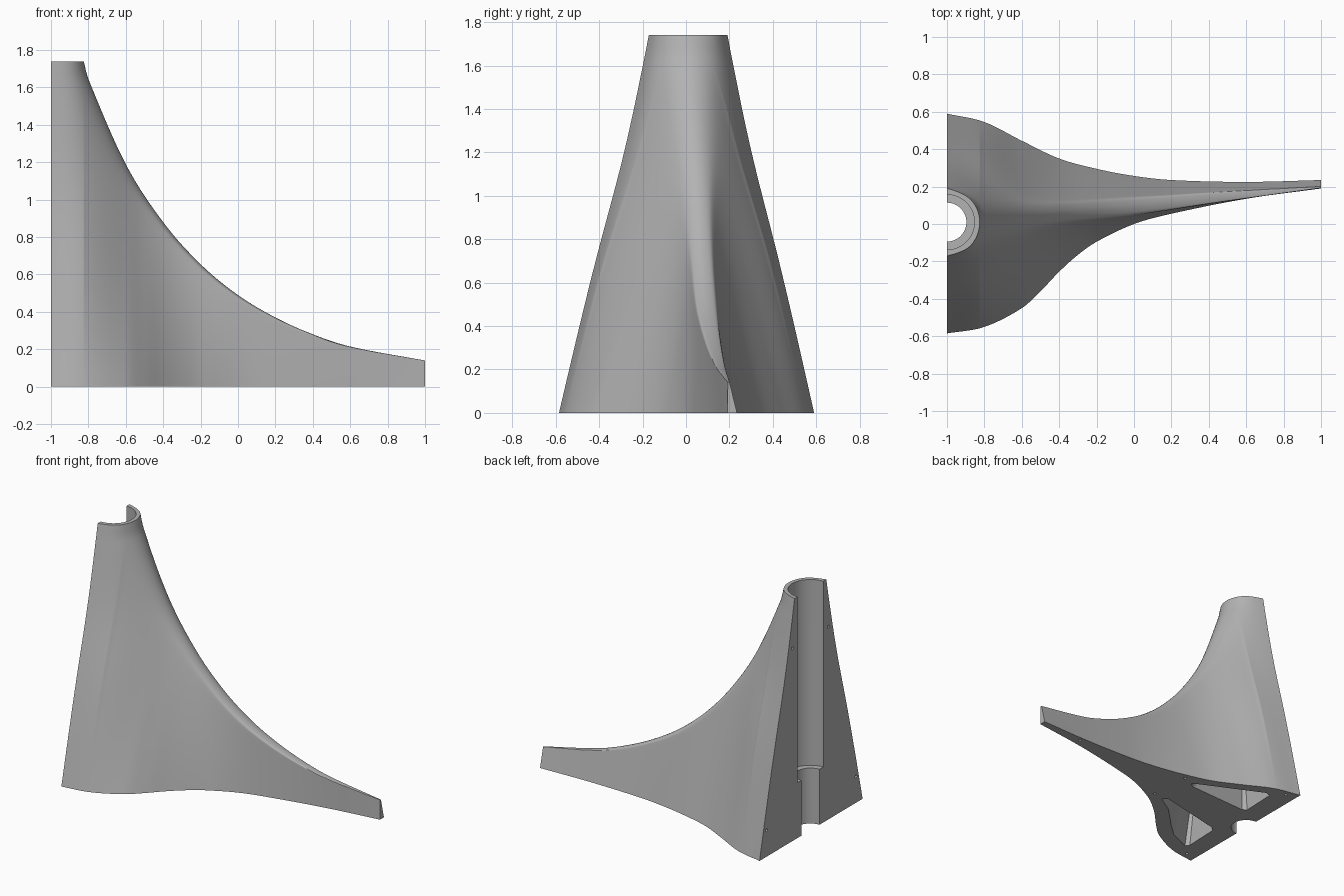
import bpy, bmesh, math
from mathutils import Vector

cube = bpy.data.objects.get("Cube")
if cube:
    bpy.data.objects.remove(cube, do_unlink=True)

grey = bpy.data.materials.new("plain_grey")
grey.use_nodes = True
grey.diffuse_color = (0.45, 0.45, 0.45, 1)
grey.node_tree.nodes["Principled BSDF"].inputs["Base Color"].default_value = (0.45, 0.45, 0.45, 1)

TOP, NECK = 1.74, -0.825          # top height, x where the ridge leaves the neck


def curve(pts):
    """Smooth interpolation through (x, value) points."""
    n = len(pts)
    slope = []
    for i in range(n):
        a, b = pts[max(i - 1, 0)], pts[min(i + 1, n - 1)]
        slope.append((b[1] - a[1]) / (b[0] - a[0]))

    def f(x):
        x = min(max(x, pts[0][0]), pts[-1][0])
        i = 0
        while i < n - 2 and x > pts[i + 1][0]:
            i += 1
        (x0, y0), (x1, y1) = pts[i], pts[i + 1]
        w = x1 - x0
        t = (x - x0) / w
        return (y0 * (1 + 2 * t) * (1 - t) ** 2 + slope[i] * w * t * (1 - t) ** 2
                + y1 * t * t * (3 - 2 * t) + slope[i + 1] * w * t * t * (t - 1))
    return f


# Guide curves: base outlines, ridge height, ridge line, crest width, crest roundness
front_base = curve([(-1, -.585), (-.8, -.55), (-.6, -.45), (-.5, -.36), (-.4, -.255), (-.3, -.165),
                    (-.2, -.095), (0, 0), (.2, .055), (.6, .135), (1, .19)])
back_base = curve([(-1, .59), (-.8, .545), (-.6, .445), (-.4, .35), (-.2, .295), (0, .257),
                   (.2, .235), (.6, .225), (1, .235)])
ridge = curve([(NECK, TOP), (-.8, 1.645), (-.6, 1.19), (-.4, .88), (-.2, .655), (0, .49),
               (.2, .37), (.4, .28), (.6, .215), (1, .14)])
ridge_y = curve([(-1, .01), (NECK, .01), (-.5, .055), (0, .095), (.5, .148), (1, .197)])
crest = curve([(-1, .19), (NECK, .15), (-.5, .06), (0, .045), (.5, .025), (1, .004)])
roundness = curve([(0, .01), (.14, .01), (.3, .03), (.6, .05), (1, .065), (1.4, .11), (TOP, .175)])


def height(x):
    return TOP if x <= NECK else ridge(x)


NECK_COLS, FOOT_COLS, ROWS = 20, 80, 40
columns = [-1 + (NECK + 1) * math.sin(i / NECK_COLS * math.pi / 2) for i in range(NECK_COLS)]
foot = [NECK + (1 - NECK) * (i / FOOT_COLS) ** 1.5 for i in range(FOOT_COLS + 1)]
columns += foot
table = [(x, height(x)) for x in foot] + [(2.1, 0)]


def ridge_x(z):
    """Where the ridge reaches height z."""
    for (x0, h0), (x1, h1) in zip(table, table[1:]):
        if h1 <= z:
            return x0 + (x1 - x0) * max(h0 - z, 0) / (h0 - h1)
    return table[-1][0]


def half_width(x, z, base):
    u = z / height(x)
    side = base * (1 - u) + crest(x) * u
    d = max(ridge_x(z) - x, 0)
    cap = math.sqrt(2 * roundness(z) * d) + d * (1 - z / TOP)
    if cap < 1e-5:
        return 0
    return side * cap / (side ** 5 + cap ** 5) ** 0.2


# Flared body as a closed shell
bm = bmesh.new()
front, back = [], []
for x in columns:
    yc = ridge_y(x)
    f_col, b_col = [], []
    for j in range(ROWS + 1):
        v = 1 - (1 - j / ROWS) ** 2
        z = height(x) * v
        closed = j == ROWS and x >= NECK
        wf = 0 if closed else half_width(x, z, yc - front_base(x))
        wb = 0 if closed else half_width(x, z, back_base(x) - yc)
        f_col.append(bm.verts.new((x, yc - wf, z)))
        b_col.append(bm.verts.new((x, yc + wb, z)))
    front.append(f_col)
    back.append(b_col)
for i in range(len(columns) - 1):
    for j in range(ROWS):
        for g in (front, back):
            bm.faces.new((g[i][j], g[i + 1][j], g[i + 1][j + 1], g[i][j + 1]))
    bm.faces.new((front[i][0], back[i][0], back[i + 1][0], front[i + 1][0]))
    if i < NECK_COLS:
        bm.faces.new((front[i][-1], front[i + 1][-1], back[i + 1][-1], back[i][-1]))
for i in (0, -1):
    bm.faces.new(front[i] + back[i][::-1])
bmesh.ops.remove_doubles(bm, verts=bm.verts, dist=1e-5)
bmesh.ops.recalc_face_normals(bm, faces=bm.faces)


def make_object(name, bm):
    mesh = bpy.data.meshes.new(name)
    bm.to_mesh(mesh)
    bm.free()
    mesh.materials.append(grey)
    ob = bpy.data.objects.new(name, mesh)
    bpy.context.collection.objects.link(ob)
    return ob


body = make_object("flared_half_stand", bm)
cutters = []


def prism(name, lower, upper):
    """Solid between two matching loops."""
    bm = bmesh.new()
    a = [bm.verts.new(p) for p in lower]
    b = [bm.verts.new(p) for p in upper]
    bm.faces.new(a)
    bm.faces.new(b)
    for i in range(len(a)):
        k = (i + 1) % len(a)
        bm.faces.new((a[i], a[k], b[k], b[i]))
    bmesh.ops.recalc_face_normals(bm, faces=bm.faces)
    ob = make_object(name, bm)
    ob.hide_render = True
    cutters.append(ob)


def rod(name, start, end, radius, sides):
    start, end = Vector(start), Vector(end)
    q = (end - start).to_track_quat("Z", "Y")
    ring = [q @ Vector((radius * math.cos(t), radius * math.sin(t), 0))
            for t in (2 * math.pi * (i + .5) / sides for i in range(sides))]
    prism(name, [start + p for p in ring], [end + p for p in ring])


# Stepped vertical bore
rod("lower_bore", (-1, .01, -.1), (-1, .01, .45), .104, 64)
rod("upper_bore", (-1, .01, .4), (-1, .01, 1.9), .147, 64)


# Tapered underside pockets
def pocket(name, outline, apex):
    prism(name, [(x, y, -.02) for x, y in outline],
          [(apex[0] + (x - apex[0]) * .12, apex[1] + (y - apex[1]) * .12, .8) for x, y in outline])


pocket("back_pocket", [(-.85, .2), (-.82, .18), (-.35, .205), (-.31, .225), (-.35, .255),
                       (-.8, .47), (-.84, .46)], (-.78, .21))
pocket("front_pocket", [(-.85, -.17), (-.82, -.14), (-.33, -.03), (-.29, -.06), (-.42, -.14),
                        (-.58, -.3), (-.68, -.39), (-.84, -.46), (-.86, -.43)], (-.78, -.19))

# Small peg holes in the flat face and the underside
for y, z in ((.51, .19), (-.51, .19), (.215, 1.39), (-.195, 1.39)):
    rod("face_peg_hole", (-1.05, y, z), (-.95, y, z), .011, 12)
for x, y in ((.65, .195), (-.24, .26), (-.22, -.04), (-.92, -.53), (-.92, .53)):
    rod("base_peg_hole", (x, y, -.05), (x, y, .05), .011, 12)

bpy.context.view_layer.objects.active = body
body.select_set(True)
for c in cutters:
    m = body.modifiers.new("cut", "BOOLEAN")
    m.operation, m.solver, m.object = "DIFFERENCE", "EXACT", c
    bpy.ops.object.modifier_apply(modifier=m.name)
    bpy.data.objects.remove(c, do_unlink=True)
bpy.ops.object.shade_smooth_by_angle(angle=math.radians(30))
